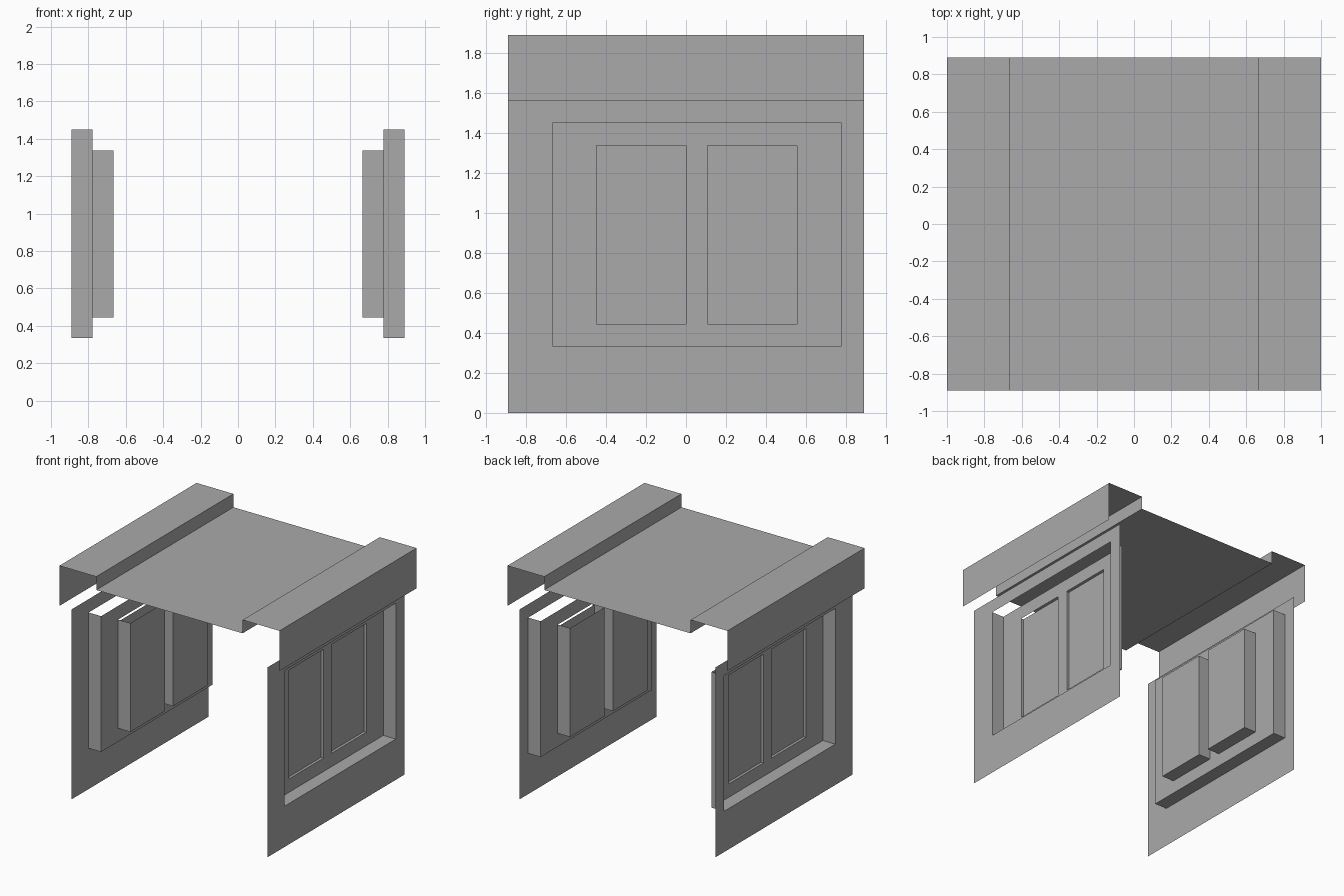
import bpy
import bmesh

if "Cube" in bpy.data.objects:
    bpy.data.objects.remove(bpy.data.objects["Cube"], do_unlink=True)

grey = bpy.data.materials.new("plain_grey")
grey.use_nodes = True
grey.diffuse_color = (0.4, 0.4, 0.4, 1)
grey.node_tree.nodes["Principled BSDF"].inputs["Base Color"].default_value = (0.4, 0.4, 0.4, 1)

# Depth of each layer of the side wall, measured from the centre
WALL_X, PANEL_X, GLASS_X, BOX_X = 0.89, 0.777, 0.755, 0.665
EAVE_X, HALF_Y = 1.0, 0.89
BASE, WALL_TOP, ROOF_Z, EAVE_Z = 0, 1.56, 1.78, 1.89

# Openings as (y0, y1, z0, z1)
WALL = (-HALF_Y, HALF_Y, BASE, WALL_TOP)
RECESS = (-0.667, 0.777, 0.335, 1.45)
WINDOWS = [(-0.447, 0.0, 0.445, 1.338), (0.107, 0.555, 0.445, 1.338)]


def make_object(name, quads):
    bm = bmesh.new()
    for quad in quads:
        bm.faces.new([bm.verts.new(p) for p in quad])
    bmesh.ops.remove_doubles(bm, verts=bm.verts, dist=0.0005)
    mesh = bpy.data.meshes.new(name)
    bm.to_mesh(mesh)
    bm.free()
    mesh.materials.append(grey)
    obj = bpy.data.objects.new(name, mesh)
    bpy.context.collection.objects.link(obj)
    return obj


def upright(x, rect):
    """Rectangle facing outward at a fixed x."""
    y0, y1, z0, z1 = rect
    return [(x, y0, z0), (x, y1, z0), (x, y1, z1), (x, y0, z1)]


def pierced(x, rect, holes):
    """Upright sheet with rectangular openings."""
    ys = sorted({y for r in [rect] + holes for y in r[:2]})
    zs = sorted({z for r in [rect] + holes for z in r[2:]})
    quads = []
    for y0, y1 in zip(ys, ys[1:]):
        for z0, z1 in zip(zs, zs[1:]):
            my, mz = (y0 + y1) / 2, (z0 + z1) / 2
            if not any(h[0] < my < h[1] and h[2] < mz < h[3] for h in holes):
                quads.append(upright(x, (y0, y1, z0, z1)))
    return quads


def reveal(xa, xb, rect):
    """Two sides and sill joining two depths, open at the top."""
    y0, y1, z0, z1 = rect
    path = [(y0, z1), (y0, z0), (y1, z0), (y1, z1)]
    return [[(xa, *p), (xa, *q), (xb, *q), (xb, *p)] for p, q in zip(path, path[1:])]


def add_pair(name, quads):
    """Build a part on the left and its mirror on the right."""
    make_object("left_" + name, quads)
    make_object("right_" + name, [[(-x, y, z) for x, y, z in reversed(q)] for q in quads])


# Side walls with a large recessed panel
add_pair("wall", pierced(WALL_X, WALL, [RECESS]))
add_pair("recess", reveal(WALL_X, PANEL_X, RECESS) + pierced(PANEL_X, RECESS, WINDOWS))

# Window boxes behind the panel, with a shallow pane inside each
for label, rect in zip(("front", "back"), WINDOWS):
    add_pair(label + "_window_box", reveal(PANEL_X, BOX_X, rect) + [upright(BOX_X, rect)])
    add_pair(label + "_window_pane", [upright(GLASS_X, rect)])

# Roof: one folded sheet, raised over both eaves
half = [(BOX_X, ROOF_Z), (BOX_X, EAVE_Z), (EAVE_X, EAVE_Z), (EAVE_X, WALL_TOP)]
profile = [(-x, z) for x, z in reversed(half)] + half
make_object("roof", [
    [(a[0], -HALF_Y, a[1]), (b[0], -HALF_Y, b[1]), (b[0], HALF_Y, b[1]), (a[0], HALF_Y, a[1])]
    for a, b in zip(profile, profile[1:])
])
